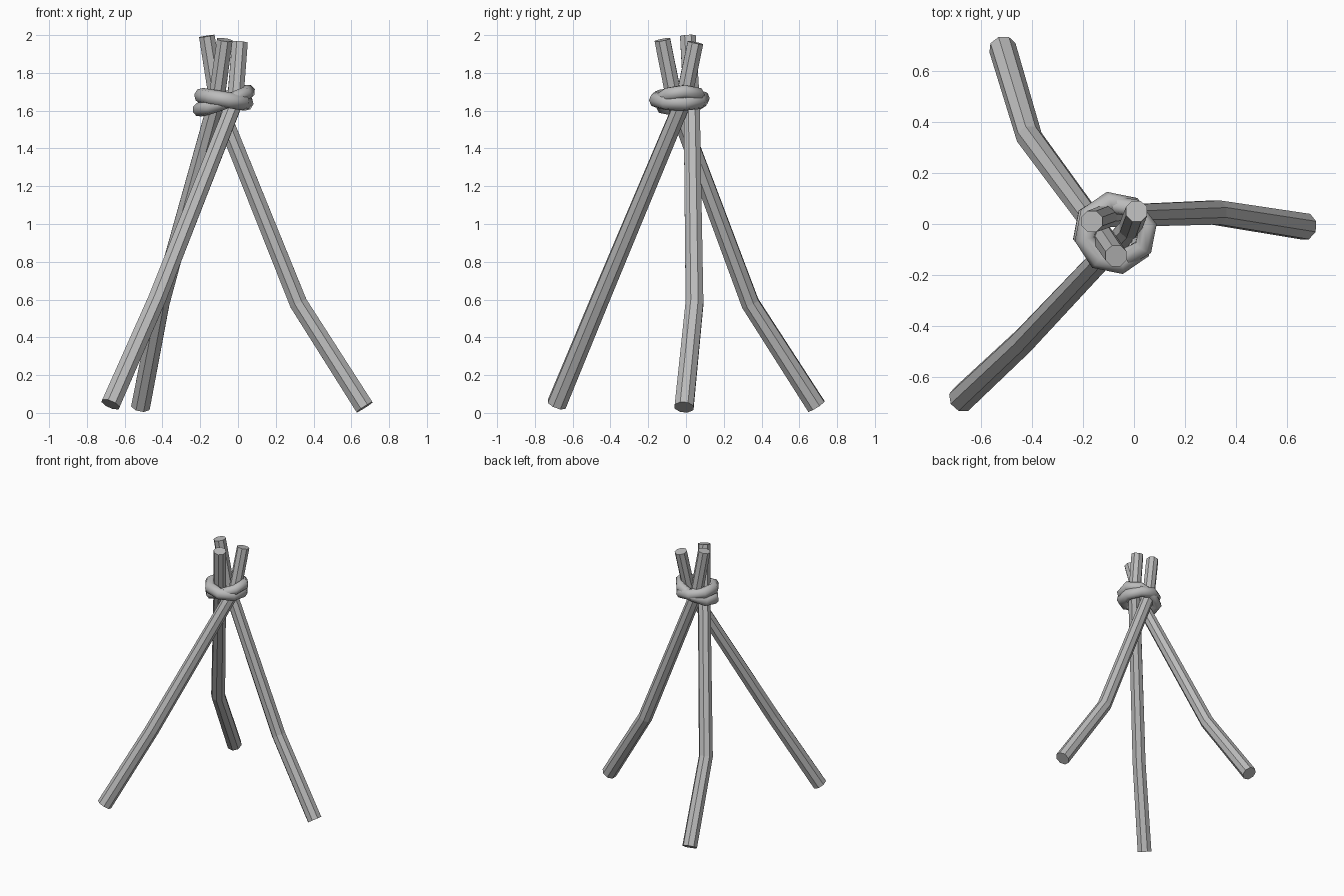
import bpy, bmesh, math
from mathutils import Vector, Euler

cube = bpy.data.objects.get("Cube")
if cube:
    bpy.data.objects.remove(cube)

# One grey for poles and lashing
grey = bpy.data.materials.new("weathered grey")
grey.use_nodes = True
grey.diffuse_color = (0.5, 0.5, 0.5, 1)
grey.node_tree.nodes["Principled BSDF"].inputs["Base Color"].default_value = grey.diffuse_color

SIDES = 8


def finish(bm, name, smooth):
    bmesh.ops.recalc_face_normals(bm, faces=bm.faces)
    for f in bm.faces:
        f.smooth = smooth
    mesh = bpy.data.meshes.new(name)
    bm.to_mesh(mesh)
    bm.free()
    mesh.materials.append(grey)
    obj = bpy.data.objects.new(name, mesh)
    bpy.context.collection.objects.link(obj)
    return obj


def bridge(bm, a, b):
    for i in range(len(a)):
        j = (i + 1) % len(a)
        bm.faces.new((a[i], a[j], b[j], b[i]))


def pole(name, path, radii):
    """Eight-sided pole swept along a bent path, capped at both ends."""
    bm = bmesh.new()
    pts = [Vector(p) for p in path]
    rings = []
    for k, p in enumerate(pts):
        before = (p - pts[k - 1]).normalized() if k else Vector()
        after = (pts[k + 1] - p).normalized() if k + 1 < len(pts) else Vector()
        axis = (before + after).normalized()
        u = Vector((0, 1, 0)).cross(axis).normalized()
        v = axis.cross(u)
        angles = [math.tau * (i + 0.5) / SIDES for i in range(SIDES)]
        rings.append([bm.verts.new(p + radii[k] * (math.cos(a) * u + math.sin(a) * v))
                      for a in angles])
    for a, b in zip(rings, rings[1:]):
        bridge(bm, a, b)
    bm.faces.new(rings[0])
    bm.faces.new(rings[-1])
    return finish(bm, name, False)


def lashing(name, centre, size, tilt, tube):
    """Coarse rope loop, tilted around the bundle."""
    bm = bmesh.new()
    rot = Euler(tilt)
    rings = []
    for k in range(SIDES):
        a = math.tau * (k + 0.25) / SIDES
        out = Vector((math.cos(a), math.sin(a), 0))
        mid = Vector((out.x * size[0], out.y * size[1], 0))
        ring = []
        for i in range(SIDES):
            t = math.tau * i / SIDES
            p = mid + tube * (math.cos(t) * out + Vector((0, 0, math.sin(t))))
            p.rotate(rot)
            ring.append(bm.verts.new(p + Vector(centre)))
        rings.append(ring)
    for k in range(SIDES):
        bridge(bm, rings[k], rings[(k + 1) % SIDES])
    return finish(bm, name, True)


# Three poles: foot, knee, crossing, tip
radii = (0.054, 0.051, 0.046, 0.045)
pole("left_pole", [(0.67, -0.01, 0.03), (0.32, 0.045, 0.58),
                   (-0.11, 0.03, 1.65), (-0.165, 0.01, 1.995)], radii)
pole("back_pole", [(-0.515, 0.69, 0.035), (-0.41, 0.34, 0.58),
                   (-0.115, -0.06, 1.65), (-0.07, -0.125, 1.975)], radii)
pole("front_pole", [(-0.675, -0.685, 0.045), (-0.43, -0.455, 0.6),
                    (-0.015, -0.015, 1.65), (0.01, 0.05, 1.96)], radii)

# Two crossed rope loops around the crossing
lashing("upper_lashing", (-0.075, -0.035, 1.66), (0.12, 0.122), (0, 0.16, 0), 0.042)
lashing("lower_lashing", (-0.075, -0.03, 1.653), (0.14, 0.112), (0.08, -0.34, 0), 0.038)
